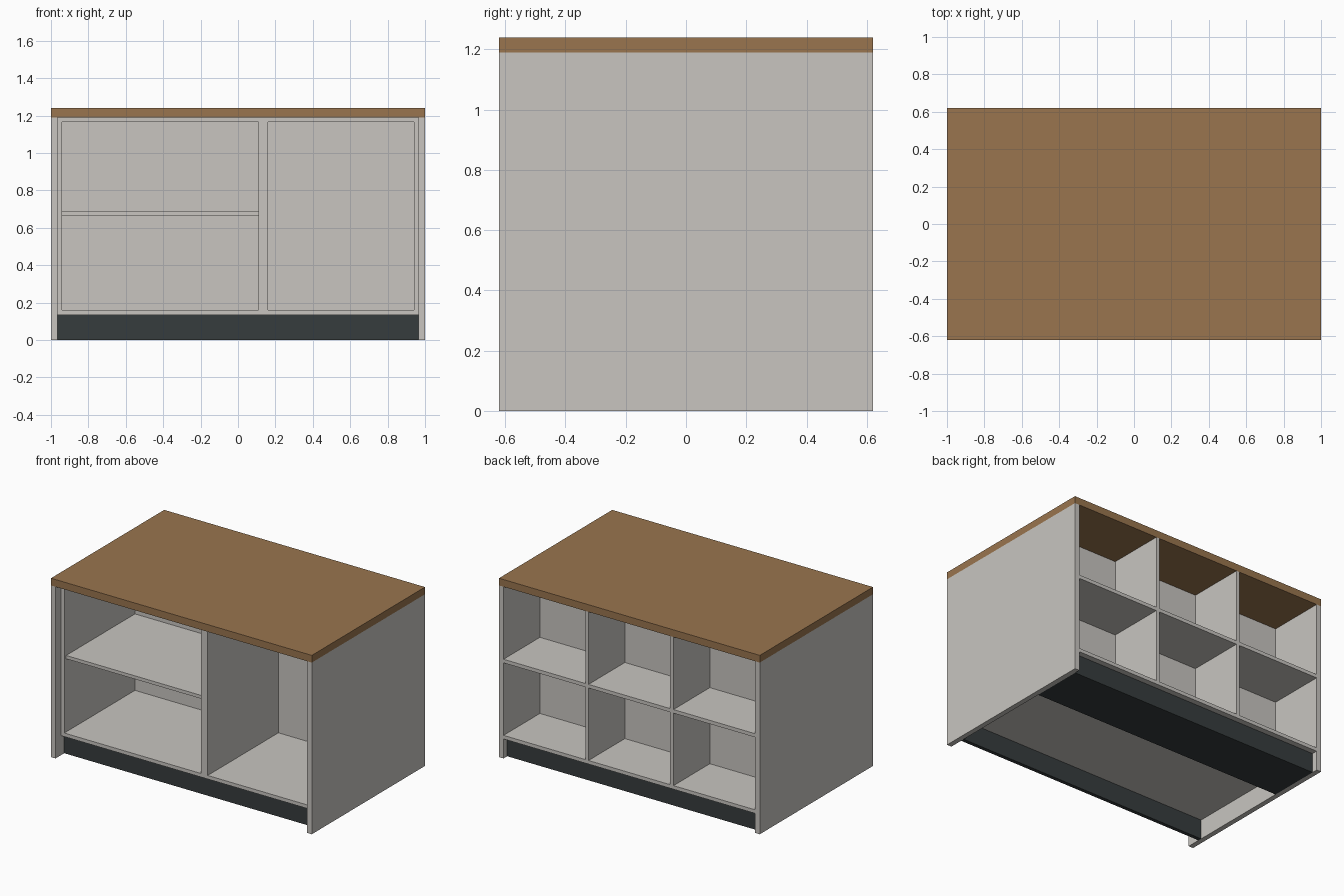
import bpy

cube = bpy.data.objects.get("Cube")
if cube:
    bpy.data.objects.remove(cube, do_unlink=True)


def make_material(name, rgb):
    mat = bpy.data.materials.new(name)
    mat.use_nodes = True
    color = (*rgb, 1.0)
    mat.diffuse_color = color
    mat.node_tree.nodes["Principled BSDF"].inputs["Base Color"].default_value = color
    return mat


WHITE = make_material("warm_white_board", (0.58, 0.56, 0.53))
WOOD = make_material("brown_wood", (0.32, 0.178, 0.077))
DARK = make_material("dark_plinth", (0.037, 0.045, 0.047))


def box(name, x, y, z, mat):
    """Board spanning the given (low, high) range on each axis."""
    corners = [(a, b, c) for a in x for b in y for c in z]
    faces = [(0, 1, 3, 2), (4, 6, 7, 5), (0, 4, 5, 1),
             (2, 3, 7, 6), (0, 2, 6, 4), (1, 5, 7, 3)]
    mesh = bpy.data.meshes.new(name)
    mesh.from_pydata(corners, [], faces)
    mesh.materials.append(mat)
    obj = bpy.data.objects.new(name, mesh)
    bpy.context.collection.objects.link(obj)
    return obj


HALF_D = 0.62      # half depth of the island
INNER = 0.965      # inside face of the end panels
BOARD = 0.025      # board thickness
BASE = 0.135       # top of the plinth
TOP = 1.19         # underside of the worktop
FRONT = -0.56      # front edge of the cabinets
BACK = 0.222       # rear of the cabinets
SPLIT = 0.135      # joint between the two cabinets
depth = (FRONT, BACK)

# Worktop and full-depth end panels
box("worktop", (-1, 1), (-HALF_D, HALF_D), (TOP, 1.24), WOOD)
for side, s in (("left", 1), ("right", -1)):
    box(f"{side}_end_panel", sorted((s * INNER, s)), (-HALF_D, HALF_D), (0, TOP), WHITE)


# Front cabinets: open carcasses, each on its own plinth board
def cabinet(name, x0, x1):
    inside = (x0 + BOARD, x1 - BOARD)
    box(f"{name}_right_side", (x0, x0 + BOARD), depth, (BASE, TOP), WHITE)
    box(f"{name}_left_side", (x1 - BOARD, x1), depth, (BASE, TOP), WHITE)
    box(f"{name}_bottom", inside, depth, (BASE, BASE + BOARD), WHITE)
    box(f"{name}_top", inside, depth, (TOP - BOARD, TOP), WHITE)
    box(f"{name}_back", inside, (BACK - 0.008, BACK),
        (BASE + BOARD, TOP - BOARD), WHITE)
    box(f"{name}_plinth", (x0, x1), (-0.525, -0.5), (0, BASE), DARK)


cabinet("wide_cabinet", -INNER, SPLIT)
cabinet("narrow_cabinet", SPLIT, INNER)
box("wide_cabinet_shelf", (-INNER + BOARD, SPLIT - BOARD),
    (FRONT + 0.02, BACK - 0.008), (0.667, 0.69), WHITE)

# Rear bookcase: two rows of three open cells on a solid plinth
rear = (BACK, HALF_D)
box("rear_plinth", (-INNER, INNER), (BACK, 0.58), (0, BASE), DARK)
box("rear_bottom", (-INNER, INNER), rear, (BASE, BASE + BOARD), WHITE)
cell = (2 * INNER - 2 * BOARD) / 3
mid = (BASE + BOARD + TOP) / 2
for i in range(3):
    x0 = -INNER + i * (cell + BOARD)
    box(f"rear_shelf_{i + 1}", (x0, x0 + cell), rear,
        (mid - BOARD / 2, mid + BOARD / 2), WHITE)
    if i < 2:
        box(f"rear_divider_{i + 1}", (x0 + cell, x0 + cell + BOARD), rear,
            (BASE + BOARD, TOP), WHITE)
